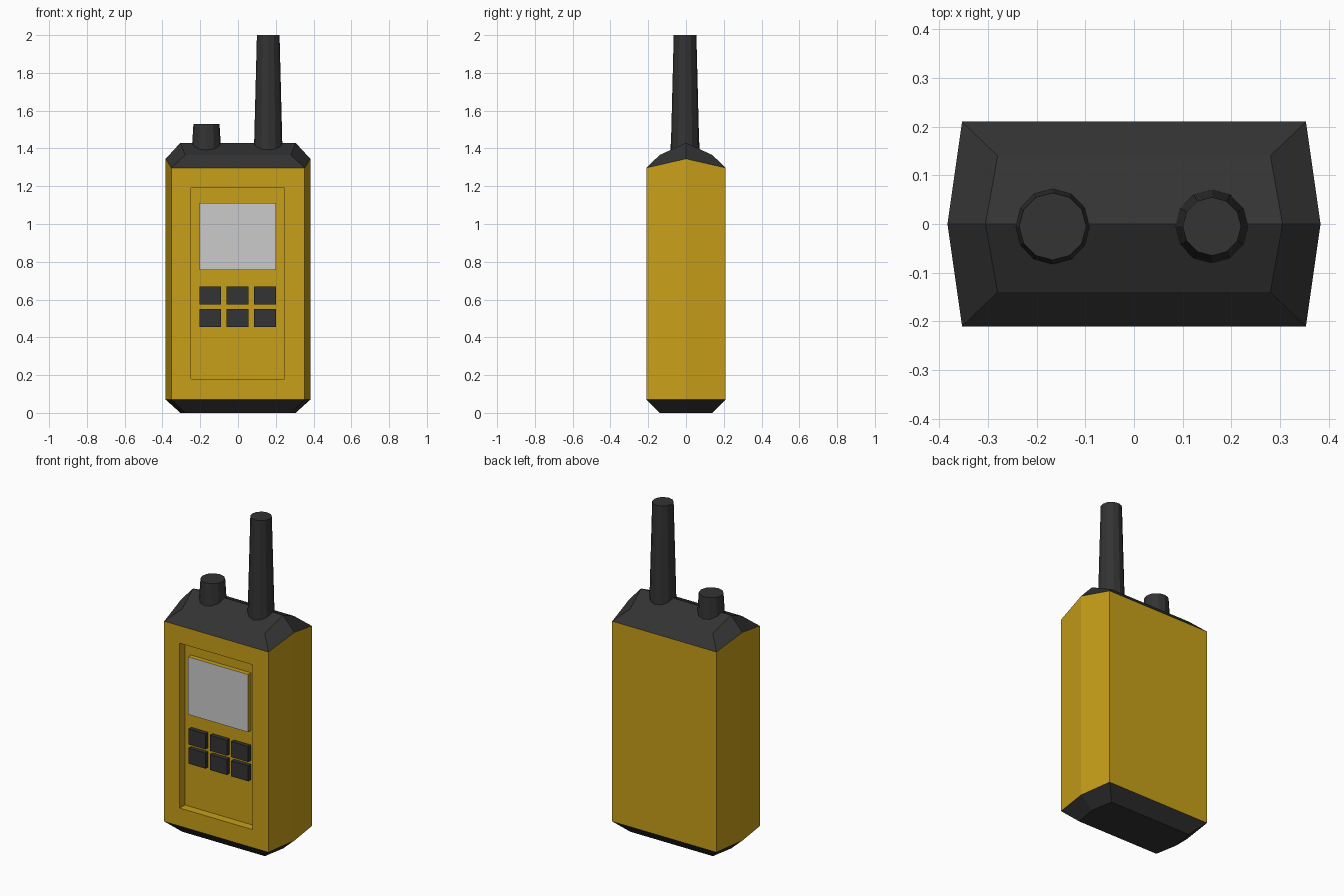
import bpy, bmesh

if "Cube" in bpy.data.objects:
    bpy.data.objects.remove(bpy.data.objects["Cube"])


def material(name, rgb):
    m = bpy.data.materials.new(name)
    m.diffuse_color = (*rgb, 1)
    m.use_nodes = True
    m.node_tree.nodes["Principled BSDF"].inputs["Base Color"].default_value = m.diffuse_color
    return m


YELLOW = material("yellow_plastic", (0.58, 0.35, 0.01))
DARK = material("dark_rubber", (0.033, 0.033, 0.033))


def finish(name, bm, *mats):
    bmesh.ops.recalc_face_normals(bm, faces=bm.faces[:])
    me = bpy.data.meshes.new(name)
    bm.to_mesh(me)
    bm.free()
    for m in mats:
        me.materials.append(m)
    ob = bpy.data.objects.new(name, me)
    bpy.context.collection.objects.link(ob)
    return ob


def box(name, x0, x1, y0, y1, z0, z1, *mats):
    bm = bmesh.new()
    bmesh.ops.create_cube(bm, size=1)
    for v in bm.verts:
        v.co.x = x0 + (v.co.x + 0.5) * (x1 - x0)
        v.co.y = y0 + (v.co.y + 0.5) * (y1 - y0)
        v.co.z = z0 + (v.co.z + 0.5) * (z1 - z0)
    return finish(name, bm, *mats)


def stub(name, x, y, r0, r1, z0, z1):
    bm = bmesh.new()
    bmesh.ops.create_cone(bm, cap_ends=True, segments=12, radius1=r0, radius2=r1, depth=z1 - z0)
    bmesh.ops.translate(bm, verts=bm.verts, vec=(x, y, (z0 + z1) / 2))
    return finish(name, bm, DARK)


# Body: six-sided rings lofted upward (corner x, corner y, corner z, mid x, mid z)
rings = [(0.28, 0.14, 0, 0.305, 0), (0.353, 0.21, 0.07, 0.383, 0.07),
         (0.353, 0.21, 1.297, 0.383, 1.345), (0.28, 0.14, 1.365, 0.305, 1.43)]
bm = bmesh.new()
loops = []
for cx, cy, cz, mx, mz in rings:
    pts = [(-cx, -cy, cz), (cx, -cy, cz), (mx, 0, mz), (cx, cy, cz), (-cx, cy, cz), (-mx, 0, mz)]
    loops.append([bm.verts.new(p) for p in pts])
for level, (a, b) in enumerate(zip(loops, loops[1:])):
    for i in range(6):
        j = (i + 1) % 6
        f = bm.faces.new((a[i], a[j], b[j], b[i]))
        f.material_index = 0 if level == 1 else 1
bm.faces.new(loops[0][::-1]).material_index = 1
t = loops[-1]
for quad in ((t[0], t[1], t[2], t[5]), (t[5], t[2], t[3], t[4])):
    bm.faces.new(quad).material_index = 1
body = finish("body", bm, YELLOW, DARK)

# Recess in the front face
cutter = box("recess_cutter", -0.248, 0.245, -0.4, -0.16, 0.18, 1.19, YELLOW)
cutter.hide_render = True
cutter.hide_set(True)
cut = body.modifiers.new("recess", "BOOLEAN")
cut.operation = "DIFFERENCE"
cut.solver = "EXACT"
cut.object = cutter

# Screen and its raised block
box("screen_block", -0.205, 0.2, -0.187, -0.155, 0.757, 1.11, YELLOW)
box("screen", -0.205, 0.2, -0.189, -0.187, 0.757, 1.11)

# Keypad, two rows of three
for row, z in enumerate((0.455, 0.573)):
    for col, x in enumerate((-0.205, -0.06, 0.085)):
        box(f"key_{row}_{col}", x, x + 0.115, -0.187, -0.155, z, z + 0.095, DARK)

# Antenna and knob
stub("antenna", 0.16, -0.005, 0.076, 0.06, 1.37, 2.0)
stub("knob", -0.167, -0.005, 0.079, 0.069, 1.37, 1.53)
